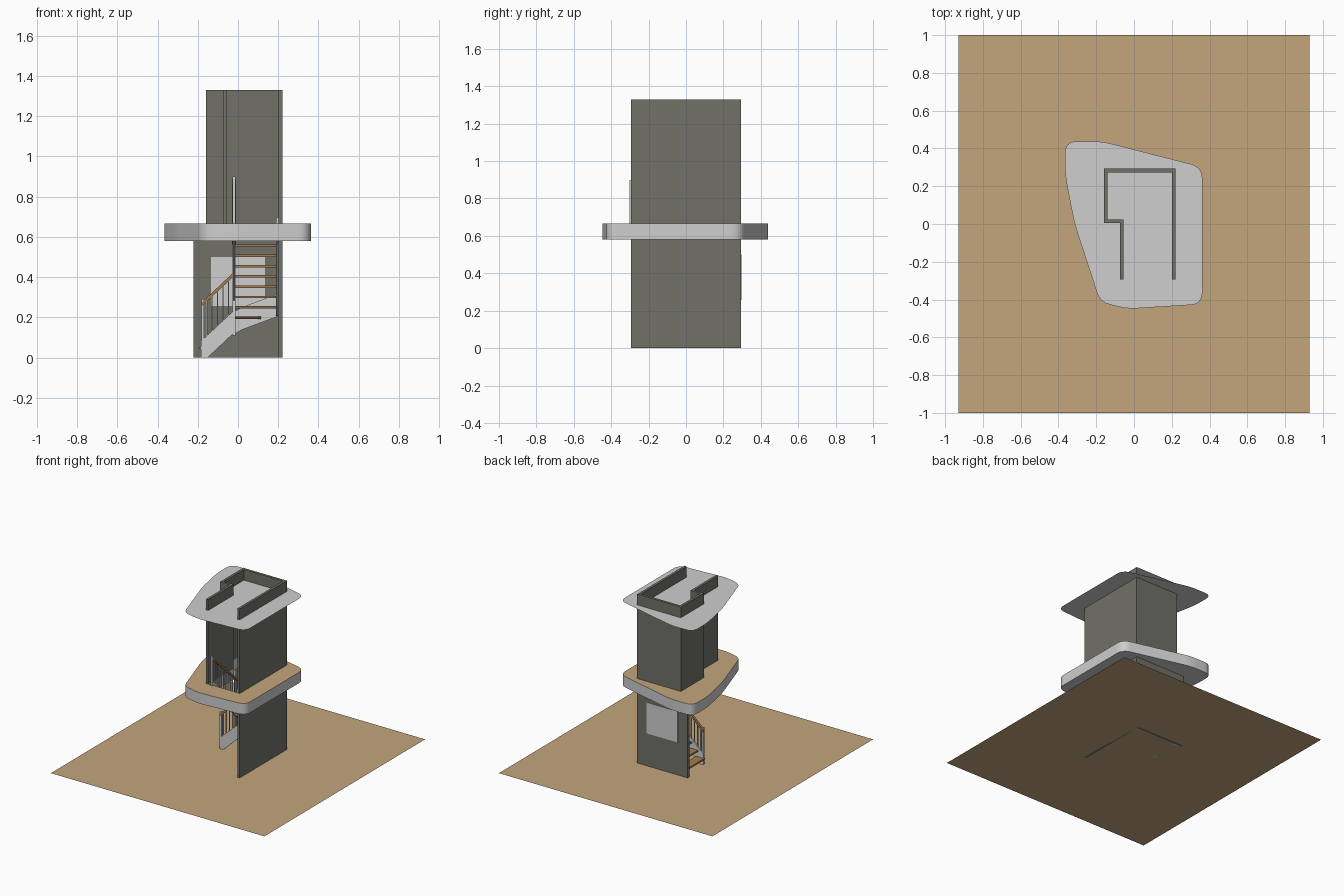
import bpy, bmesh, math
from mathutils import Vector

if "Cube" in bpy.data.objects:
    bpy.data.objects.remove(bpy.data.objects["Cube"])


def material(name, r, g, b):
    m = bpy.data.materials.new(name)
    m.diffuse_color = (r, g, b, 1)
    m.use_nodes = True
    m.node_tree.nodes["Principled BSDF"].inputs["Base Color"].default_value = m.diffuse_color
    return m


WALL = material("wall_grey", 0.165, 0.165, 0.14)
LIGHT = material("light_grey", 0.62, 0.62, 0.62)
TAN = material("floor_tan", 0.55, 0.38, 0.205)
WOOD = material("stair_wood", 0.36, 0.20, 0.075)


def prism(name, pts, lo, hi, mat, axis="z"):
    """Extrude a 2D outline along one axis (lo == hi gives a flat sheet)."""
    def place(p, h):
        return {"z": (p[0], p[1], h), "y": (p[0], h, p[1]), "x": (h, p[0], p[1])}[axis]
    bm = bmesh.new()
    face = bm.faces.new([bm.verts.new(place(p, lo)) for p in pts])
    if hi != lo:
        ext = bmesh.ops.extrude_face_region(bm, geom=[face], use_keep_orig=True)
        move = Vector(place((0, 0), hi - lo))
        bmesh.ops.translate(bm, vec=move,
                            verts=[g for g in ext["geom"] if isinstance(g, bmesh.types.BMVert)])
        bmesh.ops.recalc_face_normals(bm, faces=bm.faces)
    elif face.normal.z < 0 or face.calc_area() == 0:
        face.normal_flip()
    bm.normal_update()
    me = bpy.data.meshes.new(name)
    bm.to_mesh(me)
    bm.free()
    me.materials.append(mat)
    ob = bpy.data.objects.new(name, me)
    bpy.context.collection.objects.link(ob)
    return ob


def box(name, x0, x1, y0, y1, z0, z1, mat):
    return prism(name, [(x0, y0), (x1, y0), (x1, y1), (x0, y1)], z0, z1, mat)


def rounded(corners, steps=8):
    """Round each (x, y, radius) corner with a short curve."""
    out = []
    n = len(corners)
    for i, (x, y, r) in enumerate(corners):
        c = Vector((x, y))
        a = c + (Vector(corners[i - 1][:2]) - c).normalized() * r
        b = c + (Vector(corners[(i + 1) % n][:2]) - c).normalized() * r
        for k in range(steps + 1):
            t = k / steps
            out.append(tuple(a * (1 - t) ** 2 + c * 2 * t * (1 - t) + b * t * t))
    return out


# Main levels
CEIL, FLOOR, TOP = 0.58, 0.665, 1.33
ROOF = FLOOR + CEIL

# Ground sheet
prism("ground_sheet", [(-0.93, -1), (0.93, -1), (0.93, 1), (-0.93, 1)], 0, 0, TAN)

# Floor slab and roof sheet share one rounded outline
outline = rounded([(-0.365, 0.438, 0.065), (-0.17, 0.438, 0.06), (0.362, 0.302, 0.065),
                   (0.362, -0.425, 0.065), (-0.04, -0.45, 0.06), (-0.18, -0.412, 0.05),
                   (-0.315, 0.0, 0.07), (-0.366, 0.26, 0.07)][::-1])
prism("roof_sheet", outline, ROOF, ROOF, LIGHT)
slab = prism("floor_slab", outline, CEIL, FLOOR, LIGHT)

# Stairwell opening cut through the slab
well = prism("stairwell_cutter", [(-0.055, -0.29), (0.2, -0.29), (0.2, 0.27), (-0.14, 0.27),
                                  (-0.14, 0.03), (-0.055, 0.03)], CEIL - 0.1, FLOOR + 0.1, LIGHT)
well.hide_render = True
cut = slab.modifiers.new("stairwell", "BOOLEAN")
cut.operation, cut.object, cut.solver = "DIFFERENCE", well, "EXACT"
bpy.context.view_layer.update()
me = bpy.data.meshes.new_from_object(slab.evaluated_get(bpy.context.evaluated_depsgraph_get()))
slab.modifiers.clear()
slab.data = me
bpy.data.objects.remove(well)
me.materials.clear()
me.materials.append(LIGHT)
me.materials.append(TAN)
for p in me.polygons:
    p.material_index = 1 if p.normal.z > 0.5 else 0

# Walls: right wall runs full height, lower back wall, jogged upper wall
box("right_wall", 0.2, 0.22, -0.293, 0.293, 0, TOP, WALL)
box("lower_back_wall", -0.22, 0.2, 0.273, 0.293, 0, CEIL, WALL)
prism("upper_wall", [(0.2, 0.293), (-0.16, 0.293), (-0.16, 0.005), (-0.075, 0.005),
                     (-0.075, -0.293), (-0.055, -0.293), (-0.055, 0.025), (-0.14, 0.025),
                     (-0.14, 0.273), (0.2, 0.273)], FLOOR, TOP, WALL)
box("window_panel", -0.135, 0.135, 0.27, 0.296, 0.257, 0.5, LIGHT)

# Stairs: 13 risers, 3 straight steps, 3 winders, 6 straight steps
RISE, TH, GO = FLOOR / 13, 0.012, 0.0545
NX, NY = -0.02, 0.04            # inner newel
XR, YB = 0.2, 0.273             # outer sides
X0, Y1 = NX - 3 * GO, NY - 6 * GO
NOSE = 0.008
for k in range(3):
    x, z = X0 + k * GO, (k + 1) * RISE
    box(f"lower_tread_{k + 1}", x - NOSE, x + GO + NOSE, NY, YB, z - TH, z, WOOD)
t30 = math.tan(math.radians(30))
pa, pb = (NX + (YB - NY) * t30, YB), (XR, NY + (XR - NX) * t30)
winders = [[(NX, NY), (pa[0] + NOSE, YB), (NX - NOSE, YB), (NX - NOSE, NY)],
           [(NX, NY), (XR, pb[1] - NOSE), (XR, YB), (pa[0] - NOSE, YB)],
           [(NX, NY - NOSE), (XR, NY - NOSE), (XR, pb[1] + NOSE), (NX, NY)]]
for k, w in enumerate(winders):
    z = (k + 4) * RISE
    prism(f"winder_tread_{k + 1}", w, z - TH, z, WOOD)
for k in range(6):
    y, z = NY - k * GO, (k + 7) * RISE
    box(f"upper_tread_{k + 1}", NX, XR, y - GO - NOSE, y + NOSE, z - TH, z, WOOD)


# Stringers follow the nosing line: points are (distance, nosing height)
UP, DOWN, W = 0.03, 0.082, 0.012


def stringer(name, line, lo, hi, axis):
    top = [(u, z + UP) for u, z in line]
    low = [(u, max(0, z - DOWN)) for u, z in line][::-1]
    prism(name, top + low, lo, hi, LIGHT, axis)


foot = (X0 + (DOWN - RISE) / RISE * GO, DOWN)    # where the lower edge leaves the ground
inner1 = [(X0, RISE), foot, (NX, 4 * RISE)]
outer1 = [(X0, RISE), foot, (NX - 0.02, 3.65 * RISE), (NX + 0.04, 4.3 * RISE),
          (pa[0], 5 * RISE), (XR, 5.6 * RISE)]
outer2 = [(YB, 5.6 * RISE), (pb[1], 6 * RISE), (NY + 0.03, 6.6 * RISE), (NY - 0.02, 7.35 * RISE),
          (Y1, FLOOR)]
inner2 = [(NY, 7 * RISE), (Y1, FLOOR)]
stringer("lower_inner_stringer", inner1, NY - W / 2, NY + W / 2, "y")
stringer("lower_outer_stringer", outer1, YB - W, YB, "y")
stringer("upper_outer_stringer", outer2, XR - W, XR, "x")
stringer("upper_inner_stringer", inner2, NX - W / 2, NX + W / 2, "x")


# Newel posts
def post(name, x, y, z0, z1, w):
    box(name, x - w / 2, x + w / 2, y - w / 2, y + w / 2, z0, z1, LIGHT)


RAIL = 0.21
post("start_newel", X0 + 0.008, NY, 0, 0.29, 0.014)
post("corner_newel", NX, NY, 0.11, 7 * RISE + RAIL + 0.03, 0.014)
post("top_newel", NX, Y1 - 0.008, CEIL, 0.9, 0.014)


# Handrails with balusters under them
def railing(name, a, b, axis, fixed, count):
    (u0, z0), (u1, z1) = a, b
    prism(name + "_handrail", [(u0, z0 + RAIL - 0.01), (u1, z1 + RAIL - 0.01),
                               (u1, z1 + RAIL + 0.01), (u0, z0 + RAIL + 0.01)],
          fixed - 0.009, fixed + 0.009, WOOD, axis)
    for i in range(1, count + 1):
        t = i / (count + 1)
        u, z = u0 + (u1 - u0) * t, z0 + (z1 - z0) * t
        x, y = (u, fixed) if axis == "y" else (fixed, u)
        post(f"{name}_baluster_{i}", x, y, z + UP - 0.01, z + RAIL, 0.007)


railing("lower", (X0, RISE), (NX, 4 * RISE), "y", NY, 5)
railing("upper", (NY, 7 * RISE), (Y1, FLOOR), "x", NX, 11)
